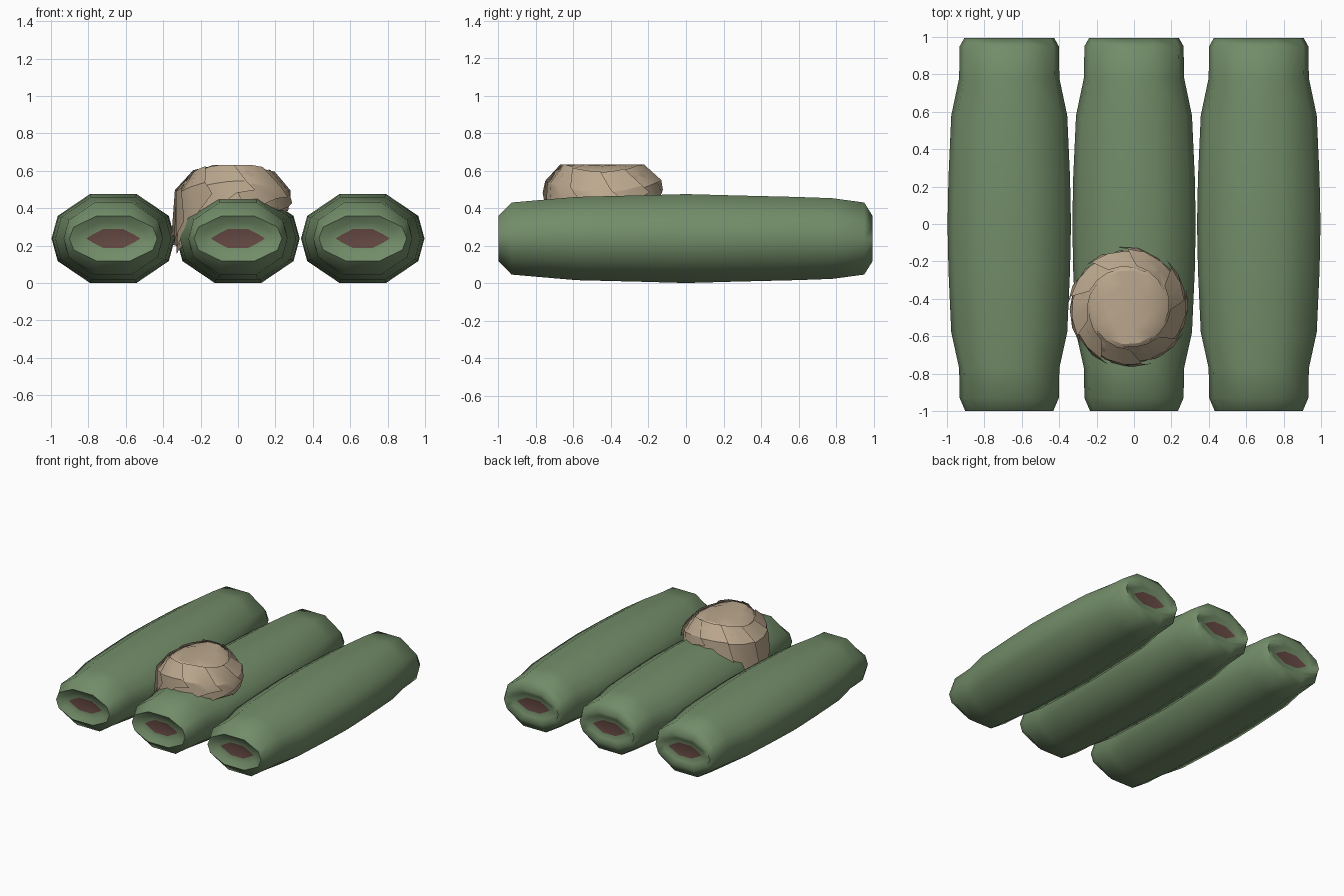
import bpy, bmesh, math, random

if "Cube" in bpy.data.objects:
    bpy.data.objects.remove(bpy.data.objects["Cube"])

random.seed(4)


def material(name, rgb):
    m = bpy.data.materials.new(name)
    m.diffuse_color = (*rgb, 1)
    m.use_nodes = True
    m.node_tree.nodes["Principled BSDF"].inputs["Base Color"].default_value = m.diffuse_color
    return m


GREEN = material("moss green", (0.17, 0.265, 0.14))
BROWN = material("dark brown", (0.13, 0.065, 0.055))
TAN = material("dry tan", (0.50, 0.39, 0.27))


def finish(name, bm, mats, angle):
    bmesh.ops.recalc_face_normals(bm, faces=bm.faces)
    me = bpy.data.meshes.new(name)
    bm.to_mesh(me)
    bm.free()
    ob = bpy.data.objects.new(name, me)
    bpy.context.collection.objects.link(ob)
    for m in mats:
        me.materials.append(m)
    bpy.ops.object.select_all(action='DESELECT')
    ob.select_set(True)
    bpy.context.view_layer.objects.active = ob
    bpy.ops.object.shade_smooth_by_angle(angle=math.radians(angle))
    return ob


def bridge(bm, a, b):
    n = len(a)
    return [bm.faces.new((a[i], a[(i + 1) % n], b[(i + 1) % n], b[i])) for i in range(n)]


# Ten-sided cross-sections: quarter outline as width and height fractions
BODY = [(1, 0), (0.9, 0.51), (0.38, 1)]
LENS = [(1, 0), (0.75, 0.45), (0.38, 1)]


def section(bm, cx, y, w, h, shape, cz=0.238):
    q = shape
    pts = q + [(-a, b) for a, b in q[:0:-1]] + [(-1, 0)]
    pts += [(-a, -b) for a, b in q[1:]] + [(a, -b) for a, b in q[:0:-1]]
    return [bm.verts.new((cx + a * w, y, cz + b * h)) for a, b in pts]


# y, half width, half height along each padded roll, with recessed ends
STATIONS = [(-0.965, 0.145, 0.05), (-0.975, 0.18, 0.085), (-1, 0.235, 0.12),
            (-0.93, 0.265, 0.192), (-0.77, 0.268, 0.206), (-0.58, 0.31, 0.222),
            (-0.25, 0.325, 0.23), (0, 0.33, 0.237), (0.25, 0.325, 0.23),
            (0.58, 0.31, 0.222), (0.78, 0.268, 0.215), (0.95, 0.265, 0.192),
            (0.995, 0.24, 0.12), (0.975, 0.18, 0.085), (0.965, 0.145, 0.05)]


def roll(name, cx):
    bm = bmesh.new()
    last = len(STATIONS) - 1
    rings = [section(bm, cx, y, w, h, LENS if i in (0, last) else BODY)
             for i, (y, w, h) in enumerate(STATIONS)]
    for a, b in zip(rings, rings[1:]):
        bridge(bm, a, b)
    for r in (rings[0], rings[-1]):
        bm.faces.new(r).material_index = 1
    finish(name, bm, [GREEN, BROWN], 75)


for name, x in (("left_roll", -0.667), ("middle_roll", 0), ("right_roll", 0.667)):
    roll(name, x)

# Faceted dome on the middle roll, hanging lower on the left side
CX, CY = -0.03, -0.445


def dome_point(t, r, z):
    c, s = math.cos(t), math.sin(t)
    rise = 0.055 * abs(s) ** 2 * min(1, r / 0.25) * (1 if z > 0.42 else 0.3)
    return (CX + r * c, CY + r * s, min(z + rise, 0.632))


def drop(t):
    return 0.40 - 0.20 * max(0, -math.cos(t)) ** 2


bm = bmesh.new()
N = 14
rings = []
for k, (r, z) in enumerate([(0.12, 0.625), (0.2, 0.59), (0.255, 0.54),
                            (0.29, 0.47), (0.305, 0.40), (0.3, 0.0)]):
    ring = []
    for i in range(N):
        t = 2 * math.pi * (i + 0.15 * k) / N
        zz = z if z else drop(t) - random.uniform(0.01, 0.05)
        ring.append(bm.verts.new(dome_point(t, r, zz)))
    rings.append(ring)
top = bm.verts.new((CX, CY, 0.632))
for i in range(N):
    bm.faces.new((rings[0][i], rings[0][(i + 1) % N], top))
for a, b in zip(rings, rings[1:]):
    bridge(bm, a, b)
bm.faces.new(rings[-1])
finish("dome", bm, [TAN], 30)

# Overlapping slanted wraps whose trailing corners stand off the dome
bm = bmesh.new()
W = 9
for i in range(W):
    t0 = 2 * math.pi * i / W + random.uniform(-0.1, 0.1)
    rows = []
    for k in range(4):
        u = k / 3
        t = t0 + u * 0.95
        lift = 0.003 + 0.018 * u
        low = drop(t) - 0.02 + 0.07 * u
        row = [dome_point(t - 0.35, 0.205 + lift, 0.588 + 0.008 * u),
               dome_point(t - 0.15, 0.292 + lift, 0.475 + 0.02 * u),
               dome_point(t, 0.305 + lift, low)]
        rows.append([bm.verts.new(p) for p in row])
    for a, b in zip(rows, rows[1:]):
        for j in range(2):
            bm.faces.new((a[j], b[j], b[j + 1], a[j + 1]))
finish("dome_wraps", bm, [TAN], 30)
